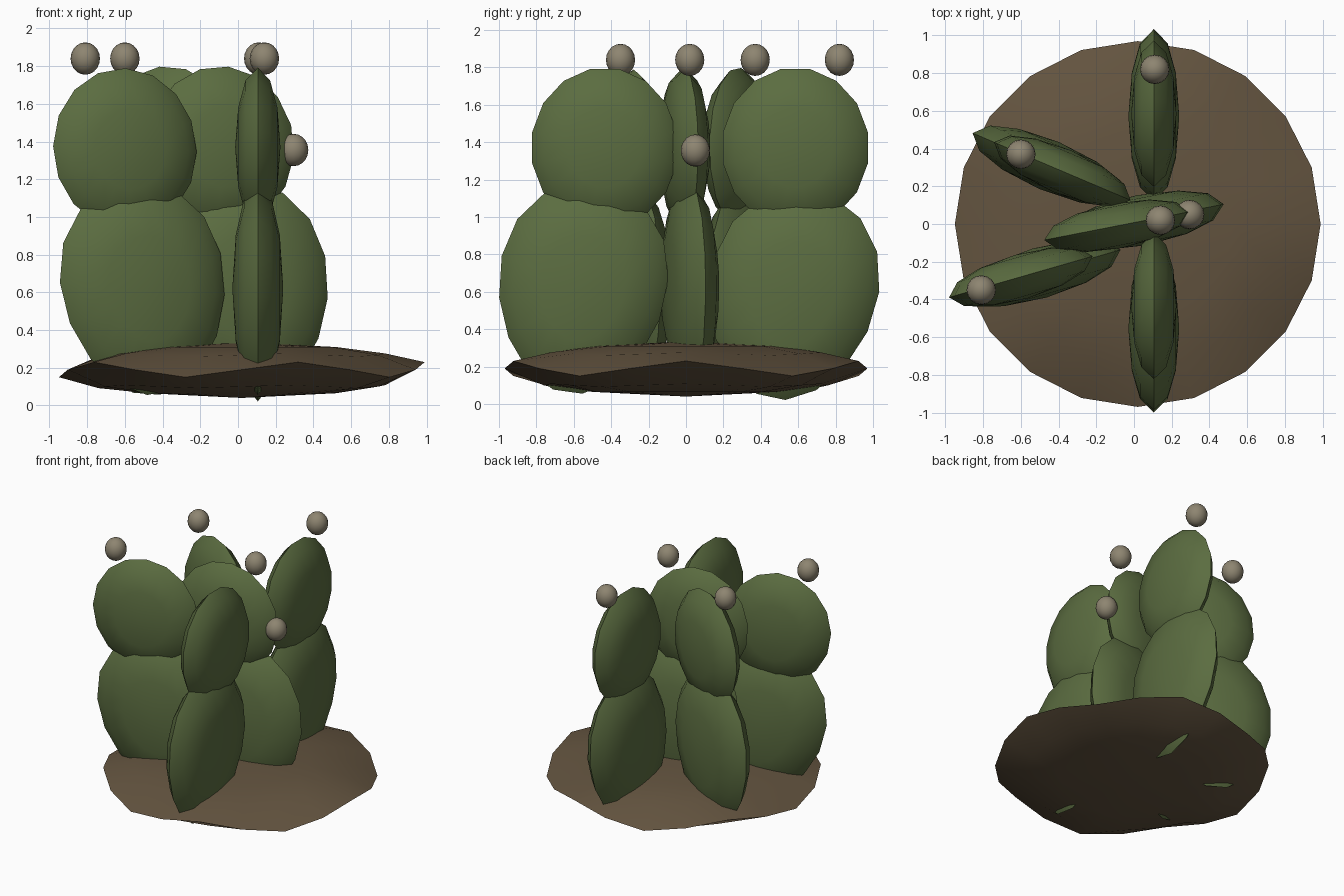
import bpy, bmesh, math
from mathutils import Matrix, Vector

cube = bpy.data.objects.get("Cube")
if cube:
    bpy.data.objects.remove(cube, do_unlink=True)


def material(name, rgb):
    m = bpy.data.materials.new(name)
    m.use_nodes = True
    m.diffuse_color = (*rgb, 1)
    m.node_tree.nodes["Principled BSDF"].inputs["Base Color"].default_value = (*rgb, 1)
    return m


green = material("cactus green", (0.105, 0.152, 0.052))
brown = material("soil brown", (0.125, 0.088, 0.05))
grey = material("fruit grey", (0.27, 0.235, 0.165))


def finish(bm, name, mat, angle):
    bmesh.ops.recalc_face_normals(bm, faces=bm.faces)
    mesh = bpy.data.meshes.new(name)
    bm.to_mesh(mesh)
    bm.free()
    obj = bpy.data.objects.new(name, mesh)
    bpy.context.collection.objects.link(obj)
    mesh.materials.append(mat)
    bpy.ops.object.select_all(action="DESELECT")
    obj.select_set(True)
    bpy.context.view_layer.objects.active = obj
    bpy.ops.object.shade_smooth_by_angle(angle=math.radians(angle))
    return obj


def skin(bm, rings, first, last):
    """Join closed rings of points, with a pole at each end."""
    rows = [[bm.verts.new(p) for p in ring] for ring in rings]
    n = len(rows[0])
    a, b = bm.verts.new(first), bm.verts.new(last)
    for i in range(n):
        j = (i + 1) % n
        bm.faces.new((a, rows[0][i], rows[0][j]))
        bm.faces.new((b, rows[-1][j], rows[-1][i]))
        for lo, hi in zip(rows, rows[1:]):
            bm.faces.new((lo[i], hi[i], hi[j], lo[j]))


# Soil: shallow lens with a wavy rim
def soil_ring(r, z, wave):
    ring = []
    for i in range(20):
        t = math.tau * i / 20
        ring.append((0.02 + r * math.cos(t), r * math.sin(t), z + wave * math.cos(5 * t)))
    return ring


bm = bmesh.new()
skin(bm, [soil_ring(0.5, 0.065, 0), soil_ring(0.76, 0.1, 0.008), soil_ring(0.97, 0.19, 0.04),
          soil_ring(0.76, 0.268, 0.008), soil_ring(0.5, 0.31, 0)],
     (0.02, 0, 0.04), (0.02, 0, 0.335))
finish(bm, "soil", brown, 40)


# Pads: flattened egg outlines with a sharp rim
def pad(name, centre, half, thick, yaw, lean, taper):
    turn = (Matrix.Translation(centre) @ Matrix.Rotation(math.radians(yaw), 4, "Z")
            @ Matrix.Rotation(math.radians(lean), 4, "Y"))

    def ring(s, side):
        pts = []
        for i in range(16):
            t = math.tau * (i + 0.5) / 16
            u = half[0] * math.cos(t) * (1 + taper * math.sin(t))
            depth = side * thick * math.sqrt(1 - s * s)
            pts.append(turn @ Vector((s * u, depth, s * half[1] * math.sin(t))))
        return pts

    bm = bmesh.new()
    skin(bm, [ring(0.5, -1), ring(0.84, -1), ring(1, 0), ring(0.84, 1), ring(0.5, 1)],
         turn @ Vector((0, -thick, 0)), turn @ Vector((0, thick, 0)))
    finish(bm, name, green, 40)


# Each stem: name, yaw, lower centre and lean, upper centre and lean
stems = [
    ("front", 90, (0.105, -0.555, 0.62), 8, (0.105, -0.435, 1.37), 0),
    ("back", 90, (0.105, 0.57, 0.585), 12, (0.105, 0.585, 1.37), 0),
    ("front_left", 16, (-0.5, -0.26, 0.62), -10, (-0.6, -0.28, 1.36), -10),
    ("back_left", -23, (-0.45, 0.31, 0.62), 4, (-0.38, 0.28, 1.37), 5),
    ("centre", 11, (0.04, 0.02, 0.62), -8, (-0.09, -0.01, 1.37), -5),
]
for name, yaw, low, low_lean, top, top_lean in stems:
    pad(name + "_lower_pad", low, (0.45, 0.57), 0.135, yaw, low_lean, 0.1)
    pad(name + "_upper_pad", top, (0.395, 0.43), 0.12, yaw, top_lean, 0)

# Fruits: small balls hovering over the pads
fruits = [(-0.81, -0.35, 1.84), (-0.6, 0.37, 1.84), (0.11, 0.82, 1.84),
          (0.14, 0.02, 1.84), (0.295, 0.05, 1.355)]
for i, place in enumerate(fruits):
    bm = bmesh.new()
    bmesh.ops.create_uvsphere(bm, u_segments=16, v_segments=10, radius=0.078,
                              matrix=Matrix.Translation(place) @ Matrix.Diagonal((1, 1, 1.1, 1)))
    finish(bm, f"fruit_{i + 1}", grey, 60)
